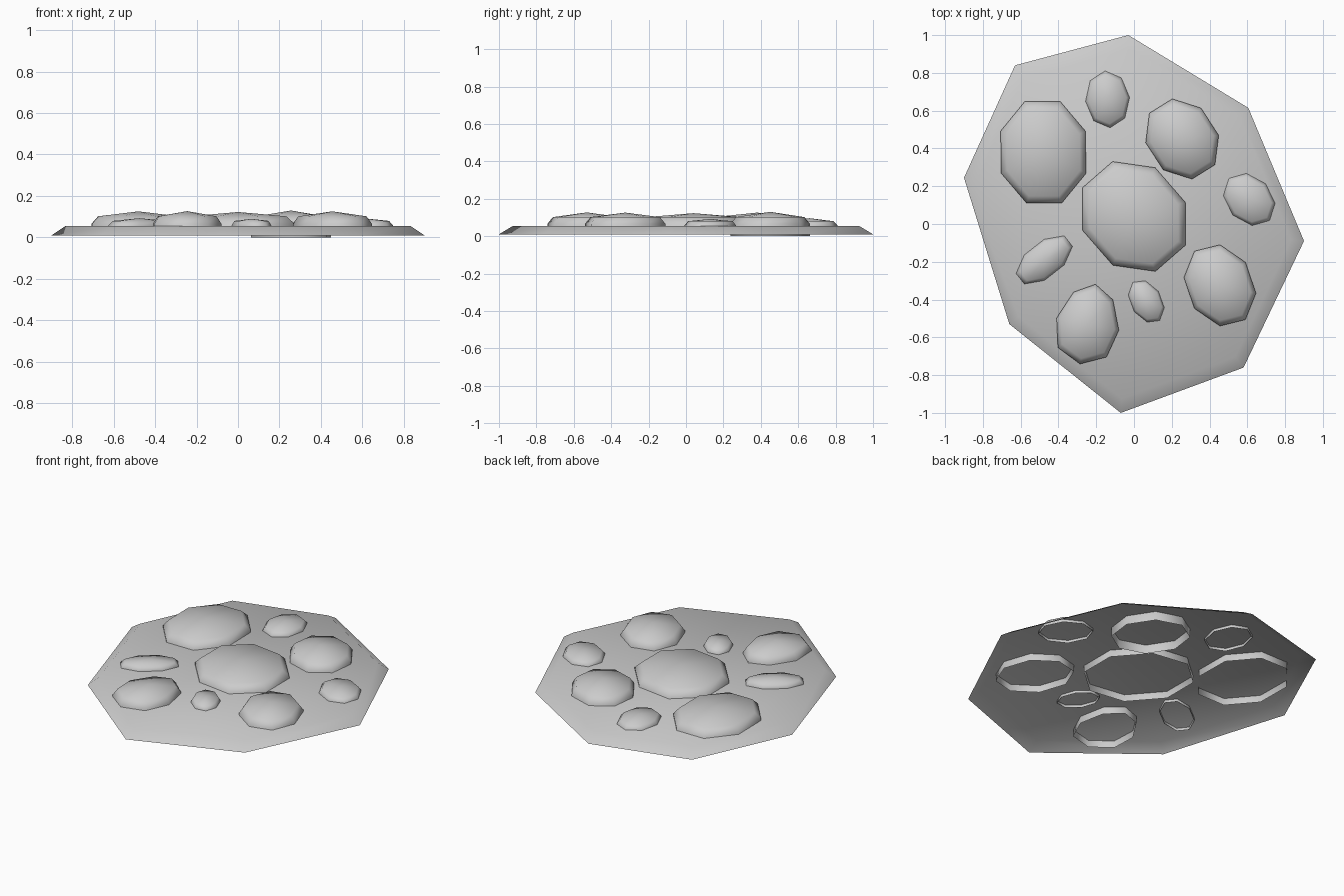
import bpy
from math import sin, cos, radians

if "Cube" in bpy.data.objects:
    bpy.data.objects.remove(bpy.data.objects["Cube"])


def make_object(name, outline, centre, levels, apex=None):
    """Stack scaled copies of an outline; close the top with a fan or one face."""
    n = len(outline)
    cx, cy = centre
    verts = [(cx + x * s, cy + y * s, z) for s, z in levels for x, y in outline]
    faces = []
    for k in range(len(levels) - 1):
        for i in range(n):
            j = (i + 1) % n
            faces.append((k * n + i, k * n + j, (k + 1) * n + j, (k + 1) * n + i))
    last = (len(levels) - 1) * n
    if apex is None:
        faces.append(tuple(range(last, last + n)))
    else:
        verts.append((cx, cy, apex))
        faces += [(last + i, last + (i + 1) % n, len(verts) - 1) for i in range(n)]
    mesh = bpy.data.meshes.new(name)
    mesh.from_pydata(verts, [], faces)
    mesh.polygons.foreach_set("use_smooth", [True] * len(mesh.polygons))
    ob = bpy.data.objects.new(name, mesh)
    bpy.context.collection.objects.link(ob)
    return ob


def egg(long_r, short_r, axis, phase, taper):
    """Eight-sided egg outline with its long axis turned to the given angle."""
    a = radians(axis)
    pts = []
    for i in range(8):
        t = radians(phase + 45 * i)
        u = cos(t)
        v = short_r * sin(t) * (1 - taper * u)
        u *= long_r
        pts.append((u * cos(a) - v * sin(a), u * sin(a) + v * cos(a)))
    return pts


# Ground patch: open-bottomed slab with a sloping rim
patch = [(-.03, 1), (-.63, .84), (-.9, .245), (-.66, -.53),
         (-.07, -1), (.58, -.76), (.9, -.09), (.605, .615)]
make_object("ground_patch", patch, (0, 0), [(1, .01), (.925, .055)])

# Stones: x, y, long radius, short radius, axis, phase, taper, bottom z, top z
large = [
    (0, .04, .318, .275, 131, 22.5, 0, .012, .123),
    (-.48, .38, .292, .243, 93, 20, 0, .012, .126),
    (.255, .45, .225, .187, 125, 20, 0, 0, .13),
    (.455, -.325, .228, .18, 117, 12, 0, .012, .126),
    (-.245, -.53, .215, .168, 79, 0, .15, .012, .127),
]
small = [
    (-.14, .66, .151, .117, 95, 0, 0, .038, .096),
    (.61, .13, .155, .12, 134, 0, 0, .038, .092),
    (.065, -.41, .124, .083, 121, 6, 0, .038, .09),
    (-.475, -.19, .175, .093, 38, 22.5, 0, .038, .093),
]
for label, group, rim_z, shoulder_z in (("large", large, .066, .102),
                                        ("small", small, .058, .08)):
    for k, (x, y, lr, sr, axis, phase, taper, bottom, top) in enumerate(group, 1):
        levels = [(1, bottom), (1, rim_z), (.86, shoulder_z)]
        make_object(f"{label}_stone_{k}", egg(lr, sr, axis, phase, taper),
                    (x, y), levels, top)
